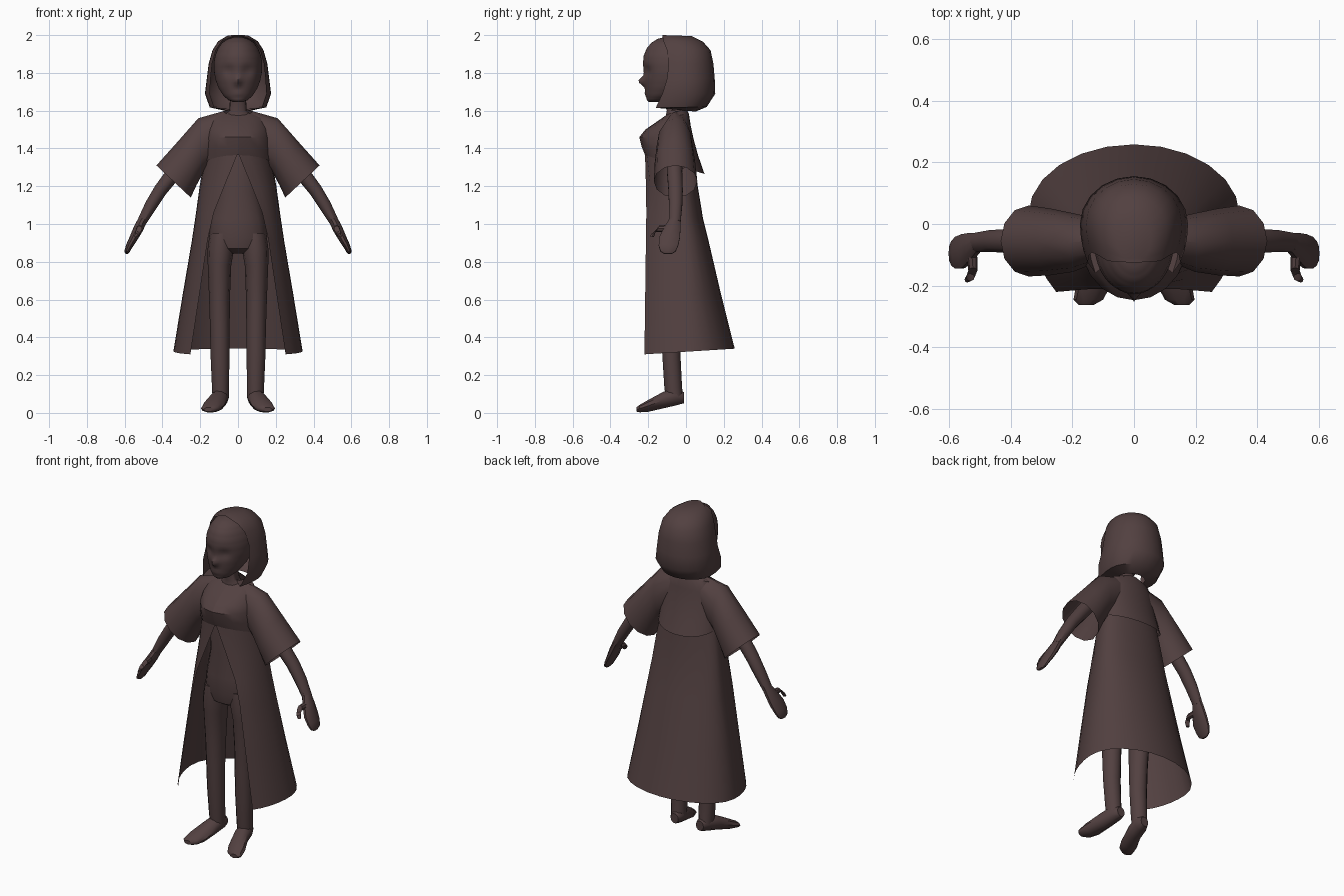
import bpy, bmesh, math
from mathutils import Vector

mat = bpy.data.materials.new("dark brown")
mat.diffuse_color = (0.085, 0.052, 0.052, 1)


def finish(name, bm, mirror=False, angle=40):
    bmesh.ops.recalc_face_normals(bm, faces=bm.faces)
    me = bpy.data.meshes.new(name)
    bm.to_mesh(me)
    bm.free()
    me.materials.append(mat)
    ob = bpy.data.objects.new(name, me)
    bpy.context.collection.objects.link(ob)
    if mirror:
        ob.modifiers.new("mirror", 'MIRROR').use_mirror_merge = False
    bpy.ops.object.select_all(action='DESELECT')
    ob.select_set(True)
    bpy.context.view_layer.objects.active = ob
    bpy.ops.object.shade_smooth_by_angle(angle=math.radians(angle))
    return ob


def loft(name, rings, closed=True, caps=(True, True), mirror=False, angle=40):
    """Bridge point rings into a skin."""
    bm = bmesh.new()
    vs = [[bm.verts.new(p) for p in r] for r in rings]
    n = len(vs[0])
    for a, b in zip(vs, vs[1:]):
        for i in range(n if closed else n - 1):
            j = (i + 1) % n
            bm.faces.new((a[i], a[j], b[j], b[i]))
    for use, ring in zip(caps, (vs[0], vs[-1])):
        if use:
            bm.faces.new(ring)
    return finish(name, bm, mirror, angle)


def oval(c, u, v, n=14):
    c, u, v = Vector(c), Vector(u), Vector(v)
    return [c + u * math.cos(2 * math.pi * i / n) + v * math.sin(2 * math.pi * i / n)
            for i in range(n)]


def stack(secs, n=14):
    """Horizontal ovals from (x, y, z, rx, ry)."""
    return [oval((x, y, z), (rx, 0, 0), (0, ry, 0), n) for x, y, z, rx, ry in secs]


def limb(secs, n=10):
    """Ovals across a path from (x, y, z, thickness, depth in y)."""
    out = []
    for i, (x, y, z, ru, rv) in enumerate(secs):
        a, b = secs[max(i - 1, 0)], secs[min(i + 1, len(secs) - 1)]
        d = Vector((b[0] - a[0], 0, b[2] - a[2])).normalized()
        out.append(oval((x, y, z), (d.z * ru, 0, -d.x * ru), (0, rv, 0), n))
    return out


def wrap(zf, zb, w, yf, yb, xo, yc, nf=5, nb=6):
    """Garment ring, open in front between -xo and xo."""
    a0 = math.asin(min(xo / w, 0.98))
    half = []
    for i in range(nf):
        a = a0 + (math.pi / 2 - a0) * i / nf
        half.append((w * math.sin(a), yc - (yc - yf) * math.cos(a) / math.cos(a0)))
    for i in range(nb + 1):
        a = math.pi / 2 * i / nb
        half.append((w * math.cos(a), yc + (yb - yc) * math.sin(a)))
    pts = half + [(-x, y) for x, y in reversed(half[:-1])]
    return [(x, y, zf + (zb - zf) * (y - yf) / (yb - yf)) for x, y in pts]


# Head: egg-shaped rings with nose, brow and eye hollows pushed into the face
head = [(1.645, .022, -.195, -.13), (1.655, .05, -.207, -.09), (1.68, .078, -.212, -.04),
        (1.72, .103, -.217, .02), (1.76, .118, -.221, .06), (1.80, .126, -.224, .08),
        (1.85, .128, -.228, .10), (1.89, .122, -.224, .10), (1.93, .106, -.208, .08),
        (1.96, .084, -.183, .05), (1.98, .055, -.15, .02), (1.99, .02, -.11, -.02)]
rings = []
for (z0, w0, f0, b0), (z1, w1, f1, b1) in zip(head, head[1:] + head[-1:]):
    for t in ((0, .33, .67) if z1 > z0 else (0,)):
        z, w, f, b = (p + (q - p) * t for p, q in
                      ((z0, z1), (w0, w1), (f0, f1), (b0, b1)))
        ring = oval((0, (f + b) / 2, z), (w, 0, 0), (0, (b - f) / 2, 0), 48)
        for p in ring:
            if p.y < (f + b) / 2:
                p.y -= .032 * math.exp(-(p.x / .016) ** 2 - ((z - 1.755) / .022) ** 2)
                p.y += .016 * math.exp(-((abs(p.x) - .05) / .03) ** 2
                                       - ((z - 1.81) / .028) ** 2)
                p.y -= .006 * math.exp(-(p.x / .03) ** 2 - ((z - 1.69) / .012) ** 2)
        rings.append(ring)
loft("head", rings, angle=60)

# Bobbed hair shell, open around the face and turned in at the bottom
loft("hair", [wrap(*r, nf=3, nb=5) for r in (
    (1.61, 1.595, .075, -.10, .05, .06, -.02),
    (1.615, 1.62, .15, -.16, .11, .125, -.02),
    (1.69, 1.69, .175, -.125, .155, .15, 0),
    (1.77, 1.77, .165, -.10, .152, .145, 0),
    (1.85, 1.85, .155, -.092, .145, .137, 0),
    (1.92, 1.92, .135, -.10, .13, .118, 0),
    (1.97, 1.965, .105, -.12, .09, .085, -.02),
    (2.0, 1.995, .055, -.125, .03, .01, -.05))],
    closed=False, caps=(False, True))

# Neck, trunk and hips
loft("body", stack([
    (0, -.085, 1.70, .042, .045), (0, -.06, 1.60, .045, .042), (0, -.06, 1.56, .09, .05),
    (0, -.07, 1.46, .13, .08), (0, -.08, 1.32, .12, .09), (0, -.085, 1.17, .112, .08),
    (0, -.08, 1.03, .14, .092), (0, -.075, .93, .155, .098), (0, -.075, .87, .13, .085),
    (0, -.07, .845, .05, .05)], 18))

# Legs and feet
loft("legs", stack([
    (.085, -.075, .95, .065, .085), (.092, -.075, .86, .07, .09),
    (.098, -.075, .78, .062, .08), (.098, -.075, .6, .055, .065),
    (.096, -.078, .45, .052, .055), (.095, -.077, .3, .05, .048),
    (.093, -.068, .14, .045, .047), (.092, -.062, .08, .043, .046)], 12), mirror=True)
loft("feet", [oval((x, y, z), (rx, 0, 0), (0, 0, rz), 10) for x, y, z, rx, rz in (
    (.085, -.01, .08, .026, .03), (.092, -.05, .085, .045, .047),
    (.105, -.12, .068, .048, .046), (.132, -.20, .037, .056, .033),
    (.148, -.245, .023, .048, .021), (.155, -.262, .018, .025, .012))], mirror=True)

# Bodice with a short flared hem at the back
loft("bodice", [wrap(*r) for r in (
    (1.58, 1.61, .075, -.10, .0, 0, -.05),
    (1.555, 1.585, .135, -.135, .015, 0, -.05),
    (1.50, 1.52, .165, -.215, .025, 0, -.05),
    (1.46, 1.45, .175, -.247, .04, 0, -.05),
    (1.41, 1.36, .182, -.235, .065, 0, -.04),
    (1.365, 1.265, .188, -.217, .098, 0, -.03))],
    closed=False, caps=(False, False))

# Long coat skirt, split down the front
loft("coat_skirt", [wrap(*r) for r in (
    (1.37, 1.33, .178, -.217, .045, .003, -.03),
    (1.2, 1.2, .203, -.212, .062, .072, -.02),
    (1.06, 1.03, .225, -.21, .09, .128, -.01),
    (.92, .9, .245, -.212, .122, .16, 0),
    (.62, .63, .293, -.216, .185, .205, .01),
    (.31, .34, .342, -.22, .258, .252, .03))],
    closed=False, caps=(False, False))

# Wide sleeves: each ring from top (x, z), bottom (x, z), centre y, half depth
loft("sleeves", [oval(((tx + bx) / 2, y, (tz + bz) / 2),
                      ((tx - bx) / 2, 0, (tz - bz) / 2), (0, ry, 0), 12)
                 for tx, tz, bx, bz, y, ry in (
    (.075, 1.598, .10, 1.36, -.05, .06),
    (.21, 1.56, .185, 1.27, -.06, .095),
    (.32, 1.435, .22, 1.205, -.058, .108),
    (.432, 1.31, .25, 1.14, -.055, .115))],
    caps=(False, False), mirror=True)

# Arms, hands and thumbs
loft("arms", limb([
    (.2, -.06, 1.45, .045, .045), (.34, -.06, 1.27, .04, .042), (.41, -.055, 1.18, .036, .04),
    (.46, -.055, 1.1, .033, .037), (.51, -.06, 1.01, .025, .033)]), mirror=True)
loft("hands", limb([
    (.505, -.06, 1.02, .025, .033), (.53, -.075, .97, .026, .048),
    (.553, -.088, .925, .022, .058), (.575, -.093, .885, .018, .054),
    (.588, -.095, .855, .014, .042), (.592, -.095, .842, .007, .02)]), mirror=True)
loft("thumbs", [oval(c, (r, 0, 0), v, 8) for c, r, v in (
    ((.525, -.10, .975), .017, (0, 0, .02)), ((.522, -.15, .975), .015, (0, .008, .016)),
    ((.53, -.172, .955), .014, (0, .013, .008)), ((.54, -.18, .93), .009, (0, .01, 0)))],
    mirror=True)
